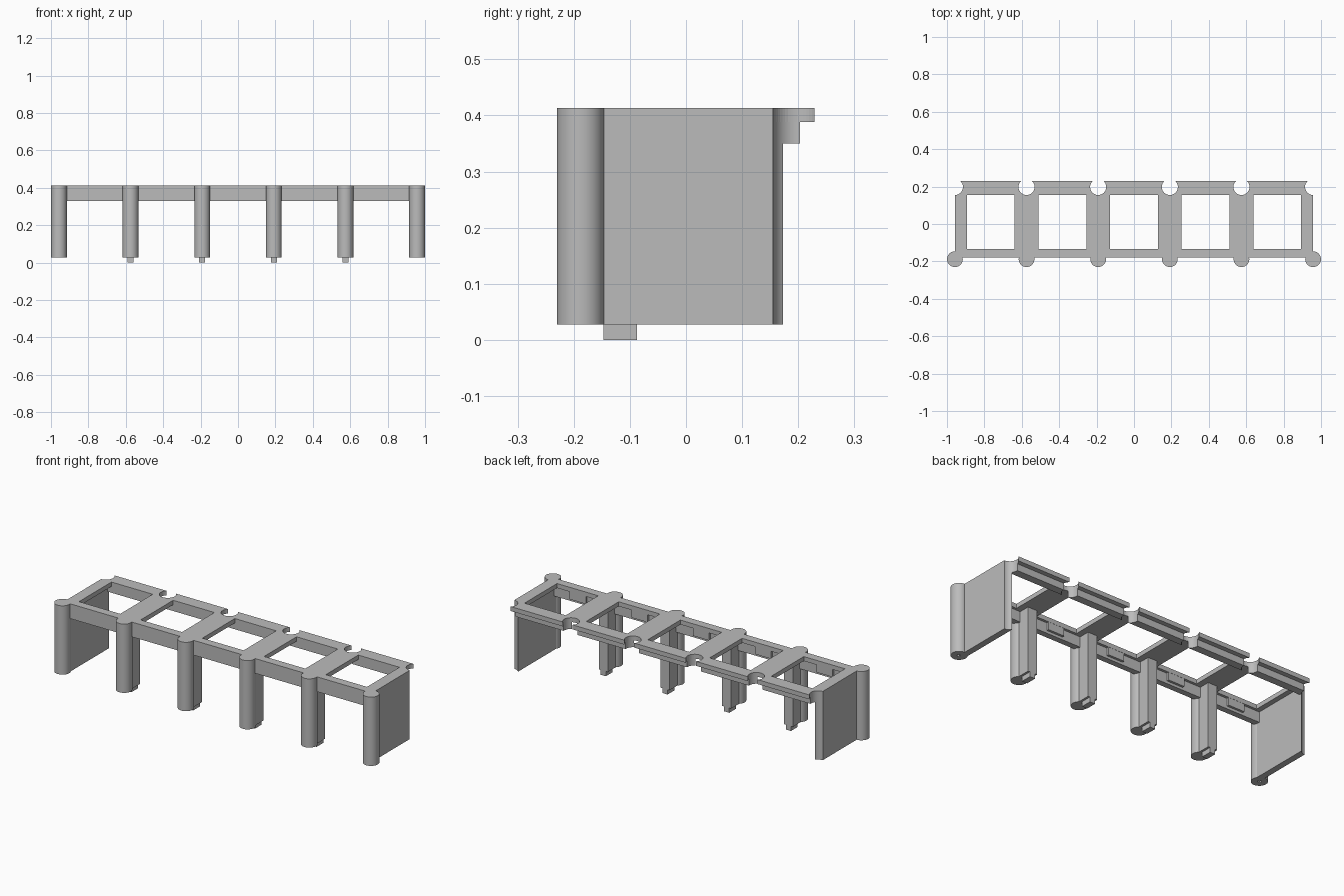
import bpy, bmesh, math
from mathutils import Matrix

if "Cube" in bpy.data.objects:
    bpy.data.objects.remove(bpy.data.objects["Cube"], do_unlink=True)

# Single plain grey
GREY = (0.5, 0.5, 0.5, 1.0)
grey = bpy.data.materials.new("plain grey")
grey.use_nodes = True
grey.diffuse_color = GREY
grey.node_tree.nodes["Principled BSDF"].inputs["Base Color"].default_value = GREY

# Shared measurements
PITCH, RADIUS = 0.383, 0.042
TOP, FOOT, POST_Y, NOTCH_Y = 0.413, 0.027, -0.188, 0.198
stations = [PITCH * (i - 2.5) for i in range(6)]
bays = [PITCH * (i - 2) for i in range(5)]
END = stations[-1]


def add_box(bm, x0, x1, y0, y1, z0, z1):
    place = Matrix.Translation(((x0 + x1) / 2, (y0 + y1) / 2, (z0 + z1) / 2))
    size = Matrix.Diagonal((x1 - x0, y1 - y0, z1 - z0, 1))
    bmesh.ops.create_cube(bm, size=1, matrix=place @ size)


def add_cylinder(bm, x, y, r, z0, z1, sides=48):
    bmesh.ops.create_cone(bm, cap_ends=True, segments=sides, radius1=r, radius2=r,
                          depth=z1 - z0, matrix=Matrix.Translation((x, y, (z0 + z1) / 2)))


def finish(name, bm):
    mesh = bpy.data.meshes.new(name)
    bm.to_mesh(mesh)
    bm.free()
    mesh.materials.append(grey)
    obj = bpy.data.objects.new(name, mesh)
    bpy.context.collection.objects.link(obj)
    return obj


def box(name, *bounds):
    bm = bmesh.new()
    add_box(bm, *bounds)
    return finish(name, bm)


def activate(obj):
    bpy.ops.object.select_all(action='DESELECT')
    obj.select_set(True)
    bpy.context.view_layer.objects.active = obj


def smooth(obj):
    activate(obj)
    bpy.ops.object.shade_smooth_by_angle(angle=math.radians(30))


def cut(obj, cutter):
    mod = obj.modifiers.new("cut", 'BOOLEAN')
    mod.operation, mod.solver, mod.object = 'DIFFERENCE', 'EXACT', cutter
    activate(obj)
    bpy.ops.object.modifier_apply(modifier=mod.name)
    smooth(obj)


# Cutters: square bay openings and round notches along the back
bm = bmesh.new()
for x in bays:
    add_box(bm, x - 0.128, x + 0.128, -0.133, 0.155, 0.3, 0.5)
openings = finish("opening_cutter", bm)
bm = bmesh.new()
for x in stations:
    add_cylinder(bm, x, NOTCH_Y, 0.043, -0.1, 0.5)
notches = finish("notch_cutter", bm)

# Top frame, with the rib under its back lip
frame = box("top_frame", -END, END, -0.18, 0.229, 0.388, TOP)
cut(frame, openings)
cut(frame, notches)
rib = box("back_rib", -END, END, 0.16, 0.203, 0.35, 0.39)
cut(rib, notches)

# Front beam, with a small tab on its inner face in each bay
box("front_beam", -END, END, -0.18, -0.147, 0.33, TOP - 0.001)
for x in bays:
    box("beam_tab", x - 0.05, x + 0.05, -0.148, -0.134, 0.345, 0.39)

# End walls with hollowed back edges
for side in (-1, 1):
    x0, x1 = sorted((side * END, side * (END - 0.035)))
    wall = box("end_wall", x0, x1, POST_Y, 0.19, FOOT, TOP - 0.001)
    cut(wall, notches)

# Pin holes under the end posts
bm = bmesh.new()
for x in (-END, END):
    add_cylinder(bm, x, POST_Y, 0.01, 0, 0.08, 16)
pin_holes = finish("pin_hole_cutter", bm)

# Front posts; inner ones carry a web and a locating peg
for x in stations:
    bm = bmesh.new()
    add_cylinder(bm, x, POST_Y, RADIUS, FOOT, TOP)
    post = finish("front_post", bm)
    if abs(x) > END - 0.01:
        cut(post, pin_holes)
    else:
        smooth(post)
        box("post_web", x - 0.028, x + 0.028, POST_Y, -0.087, FOOT, 0.39)
        box("foot_peg", x - 0.016, x + 0.016, -0.147, -0.087, 0, FOOT + 0.01)

for helper in (openings, notches, pin_holes):
    bpy.data.objects.remove(helper, do_unlink=True)
